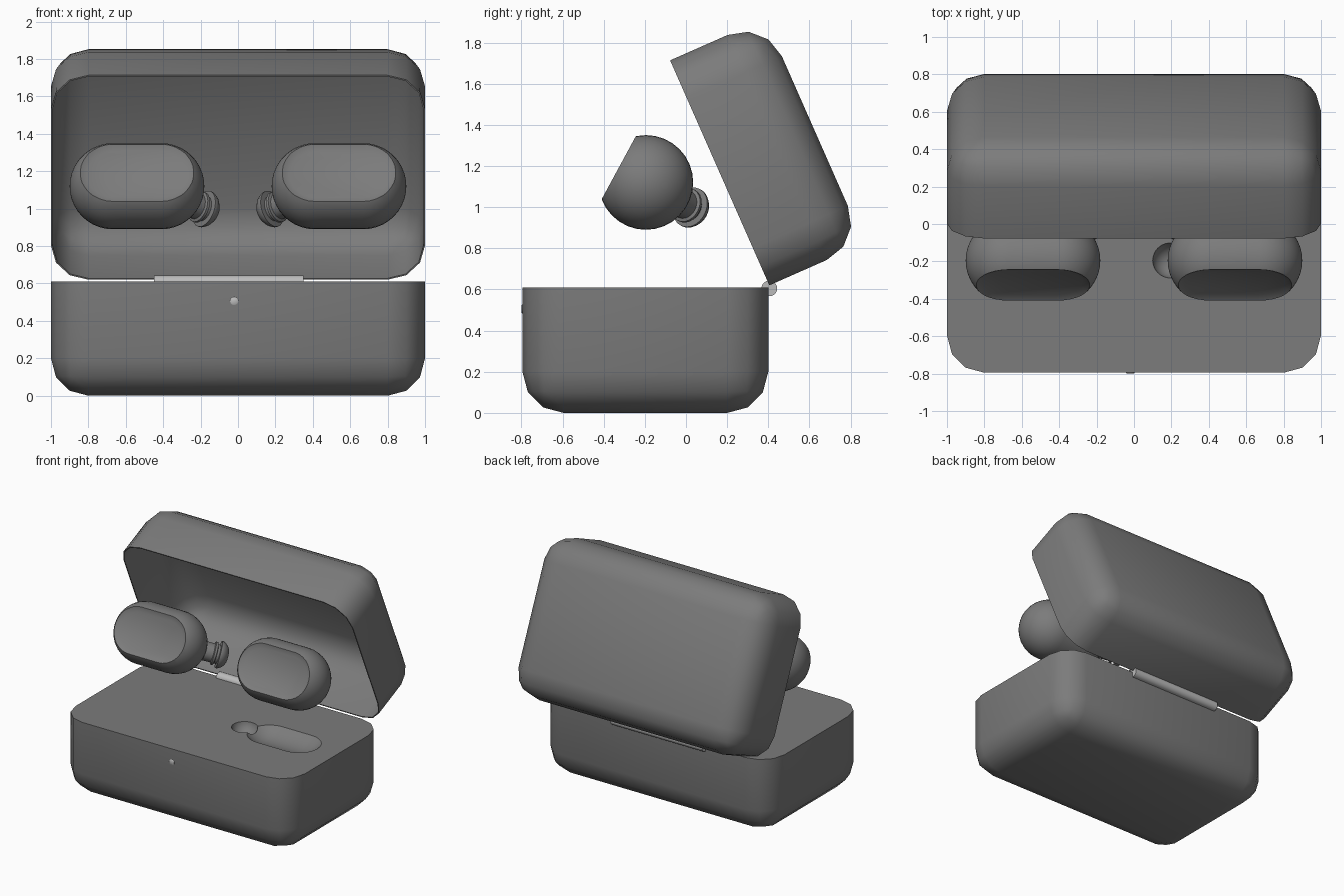
import bpy, bmesh, math
from mathutils import Vector, Matrix

old = bpy.data.objects.get("Cube")
if old:
    bpy.data.objects.remove(old, do_unlink=True)


def material(name, value):
    m = bpy.data.materials.new(name)
    m.use_nodes = True
    color = (value, value, value, 1)
    m.diffuse_color = color
    m.node_tree.nodes["Principled BSDF"].inputs["Base Color"].default_value = color
    return m


GREY = material("case grey", 0.2)
LIGHT = material("light grey", 0.5)


def finish(bm, name, mat, angle=40):
    bmesh.ops.recalc_face_normals(bm, faces=bm.faces)
    mesh = bpy.data.meshes.new(name)
    bm.to_mesh(mesh)
    bm.free()
    ob = bpy.data.objects.new(name, mesh)
    bpy.context.collection.objects.link(ob)
    mesh.materials.append(mat)
    smooth(ob, angle)
    return ob


def smooth(ob, angle=40):
    bpy.ops.object.select_all(action='DESELECT')
    ob.select_set(True)
    bpy.context.view_layer.objects.active = ob
    bpy.ops.object.shade_smooth_by_angle(angle=math.radians(angle))


def apply(ob, kind, **settings):
    mod = ob.modifiers.new(kind, kind)
    for key, val in settings.items():
        setattr(mod, key, val)
    bpy.context.view_layer.objects.active = ob
    bpy.ops.object.modifier_apply(modifier=mod.name)


def revolve(profile, start, axis, segments=32):
    """Spin (distance, radius) points round an axis through start."""
    bm = bmesh.new()
    rot = Vector(axis).to_track_quat('Z', 'Y').to_matrix().to_4x4()
    place = Matrix.Translation(start) @ rot
    verts = [bm.verts.new(place @ Vector((r, 0, t))) for t, r in profile]
    edges = [bm.edges.new(pair) for pair in zip(verts, verts[1:])]
    bmesh.ops.spin(bm, geom=verts + edges, cent=start, axis=rot @ Vector((0, 0, 1)),
                   angle=math.tau, steps=segments, use_duplicate=False)
    bmesh.ops.remove_doubles(bm, verts=bm.verts, dist=0.0005)
    return bm


def capsule(half, radius, center):
    steps = [math.pi / 2 * i / 10 for i in range(11)]
    cap = [(half + radius * math.sin(a), radius * math.cos(a)) for a in steps]
    cap[-1] = (half + radius, 0)
    return revolve([(-t, r) for t, r in reversed(cap)] + cap, center, (1, 0, 0))


def flip(bm, side):
    for v in bm.verts:
        v.co.x *= side


def rounded_box(height, open_end):
    """Box with its flat end at z = 0 and all other edges rounded."""
    bm = bmesh.new()
    bmesh.ops.create_cube(bm, size=1)
    for v in bm.verts:
        v.co = Vector((v.co.x * 2, v.co.y * DEPTH, (v.co.z + 0.5) * height))
    flat = [f for f in bm.faces if f.calc_center_median().z < 0.01][0]
    rim = set(flat.edges)
    bmesh.ops.bevel(bm, geom=[e for e in bm.edges if e not in rim], offset=0.2,
                    offset_type='OFFSET', segments=3, profile=0.5, affect='EDGES')
    if open_end:
        low = [f for f in bm.faces if all(v.co.z < 0.001 for v in f.verts)]
        bmesh.ops.delete(bm, geom=low, context='FACES')
    return bm


DEPTH, BACK, TOP = 1.195, 0.4, 0.61
MIDDLE = BACK - DEPTH / 2

# Case base, turned so its flat end is on top
bm = rounded_box(TOP, False)
bmesh.ops.transform(bm, verts=bm.verts, matrix=Matrix.Translation((0, MIDDLE, TOP))
                    @ Matrix.Rotation(math.pi, 4, 'X'))
base = finish(bm, "case_base", GREY)

# Earbud seats sunk into the base
for side in (1, -1):
    for half, radius, x, z in ((0.13, 0.23, 0.54, TOP + 0.165), (0.001, 0.095, 0.195, TOP + 0.015)):
        bm = capsule(half, radius, (x, -0.195, z))
        flip(bm, side)
        cutter = finish(bm, "seat_cutter", GREY)
        apply(base, 'BOOLEAN', object=cutter, operation='DIFFERENCE', solver='EXACT')
        bpy.data.objects.remove(cutter, do_unlink=True)
smooth(base)

# Open lid, a thin shell tipped back on the hinge
bm = rounded_box(0.505, True)
bmesh.ops.transform(bm, verts=bm.verts, matrix=Matrix.Translation((0, BACK + 0.005, TOP + 0.01))
                    @ Matrix.Rotation(math.radians(-66.2), 4, 'X')
                    @ Matrix.Translation((0, -DEPTH / 2, 0)))
lid = finish(bm, "case_lid", GREY)
apply(lid, 'SOLIDIFY', thickness=0.008, offset=-1)
smooth(lid)

# Hinge pin and indicator lamp
finish(revolve([(0, 0), (0, 0.038), (0.8, 0.038), (0.8, 0)], (-0.45, BACK + 0.005, TOP - 0.005),
               (1, 0, 0)), "hinge_pin", LIGHT)
finish(revolve([(0, 0), (0, 0.022), (0.012, 0.022), (0.015, 0.018), (0.015, 0)],
               (-0.02, BACK - DEPTH + 0.01, 0.505), (0, -1, 0)), "indicator_lamp", LIGHT)

# Earbuds: capsule body with a dished touch face, and an angled ear tip
FACE = Vector((0, -0.88, 0.477)).normalized()
CENTER = Vector((0.54, -0.195, 1.12))
AXIS = Vector((-0.78, 0.55, -0.28)).normalized()
TIP = Vector((0.175, 0.025, 0.997))
TIP_PROFILE = [(-0.2, 0), (-0.2, 0.07), (-0.055, 0.07), (-0.05, 0.085), (-0.035, 0.085),
               (-0.03, 0.07), (-0.012, 0.07), (-0.01, 0.1), (0.003, 0.1), (0.025, 0.088),
               (0.045, 0.068), (0.055, 0.045), (0.058, 0)]
for side, label in ((1, "left"), (-1, "right")):
    bm = capsule(0.13, 0.23, CENTER)
    cut = bmesh.ops.bisect_plane(bm, geom=bm.verts[:] + bm.edges[:] + bm.faces[:],
                                 plane_co=CENTER + FACE * 0.15, plane_no=FACE, clear_outer=True)
    rim = [e for e in cut["geom_cut"] if isinstance(e, bmesh.types.BMEdge)]
    face = bmesh.ops.contextual_create(bm, geom=rim)["faces"]
    bmesh.ops.recalc_face_normals(bm, faces=bm.faces)
    bmesh.ops.inset_region(bm, faces=face, thickness=0.035, depth=-0.018, use_even_offset=True)
    flip(bm, side)
    finish(bm, label + "_earbud_body", GREY)

    bm = revolve(TIP_PROFILE, TIP, AXIS)
    flip(bm, side)
    finish(bm, label + "_ear_tip", GREY)
